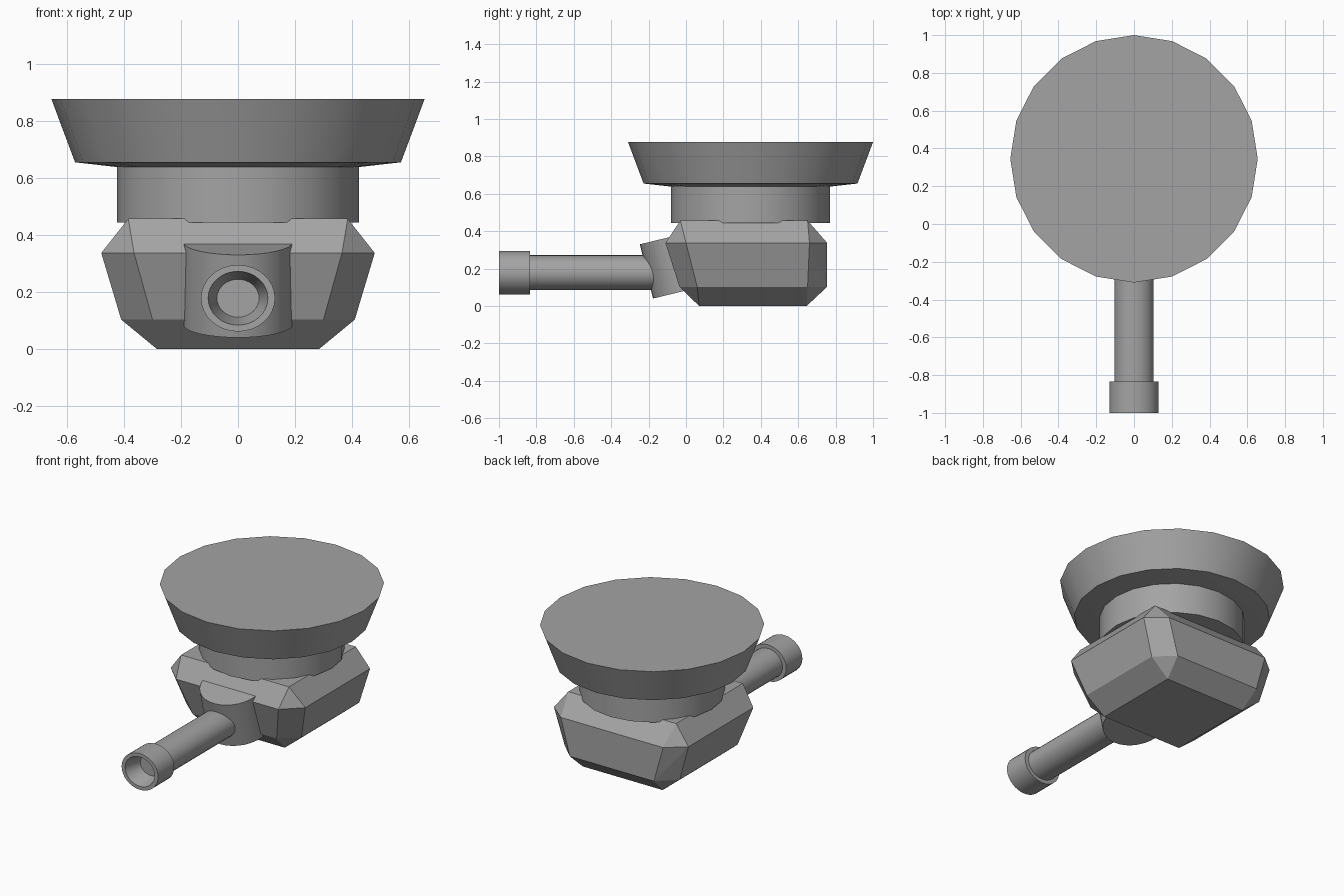
import bpy, bmesh, math
from mathutils import Matrix, Vector

old = bpy.data.objects.get("Cube")
if old:
    bpy.data.objects.remove(old, do_unlink=True)

GREY = (0.37, 0.37, 0.37, 1)
mat = bpy.data.materials.new("plain grey")
mat.use_nodes = True
mat.diffuse_color = GREY
mat.node_tree.nodes["Principled BSDF"].inputs["Base Color"].default_value = GREY


def finish(name, bm, smooth=True):
    bmesh.ops.recalc_face_normals(bm, faces=bm.faces)
    mesh = bpy.data.meshes.new(name)
    bm.to_mesh(mesh)
    bm.free()
    mesh.materials.append(mat)
    ob = bpy.data.objects.new(name, mesh)
    bpy.context.collection.objects.link(ob)
    if smooth:
        bpy.ops.object.select_all(action='DESELECT')
        ob.select_set(True)
        bpy.context.view_layer.objects.active = ob
        bpy.ops.object.shade_smooth_by_angle(angle=math.radians(30))
    return ob


def lathe(name, profile, sides, matrix):
    """Turn (radius, height) points about local z, cap both ends, then place."""
    bm = bmesh.new()
    rings = []
    for r, h in profile:
        rings.append([bm.verts.new((r * math.cos(a), r * math.sin(a), h))
                      for a in (2 * math.pi * i / sides for i in range(sides))])
    for low, high in zip(rings, rings[1:]):
        for i in range(sides):
            j = (i + 1) % sides
            bm.faces.new((low[i], low[j], high[j], high[i]))
    bm.faces.new(rings[0])
    bm.faces.new(rings[-1])
    bmesh.ops.transform(bm, matrix=matrix, verts=bm.verts)
    return finish(name, bm)


# Flared disc and the column below it
centre = Matrix.Translation((0, 0.345, 0))
lathe("top_disc", [(0.42, 0.638), (0.572, 0.655), (0.655, 0.877)], 20, centre)
lathe("column", [(0.425, 0.443), (0.425, 0.645)], 20, centre)

# Faceted body: plain rectangles at top and bottom, cut-corner rings between
bm = bmesh.new()
for s in (-1, 1):
    for x, y, z in [(0.385, -0.03, 0.457), (0.385, 0.65, 0.457),
                    (0.365, -0.11, 0.337), (0.48, 0.0, 0.337),
                    (0.48, 0.66, 0.337), (0.365, 0.755, 0.337),
                    (0.3, -0.035, 0.103), (0.41, 0.06, 0.103),
                    (0.41, 0.65, 0.103), (0.3, 0.755, 0.103),
                    (0.285, 0.07, 0), (0.285, 0.645, 0)]:
        bm.verts.new((s * x, y, z))
bmesh.ops.convex_hull(bm, input=bm.verts)
bmesh.ops.dissolve_limit(bm, angle_limit=math.radians(4), verts=bm.verts, edges=bm.edges)
finish("body", bm, smooth=False)

# Tilted drum that carries the barrel
bottom, top = Vector((0, 0.01, 0.085)), Vector((0, -0.06, 0.375))
axis = top - bottom
tilt = axis.to_track_quat('Z', 'Y').to_matrix().to_4x4()
lathe("barrel_mount", [(0.192, 0), (0.192, axis.length)], 32,
      Matrix.Translation(bottom) @ tilt)

# Slightly flattened barrel pointing forward, with a hollow muzzle ring
forward = (Matrix.Translation((0, 0, 0.178)) @ Matrix.Diagonal((1, 1, 0.9, 1))
           @ Matrix.Rotation(math.radians(90), 4, 'X'))
lathe("barrel", [(0.104, 0.05), (0.104, 0.85)], 32, forward)
lathe("muzzle", [(0.1, 0.835), (0.13, 0.835), (0.13, 1.0), (0.105, 1.0),
                 (0.074, 0.89)], 32, forward)
